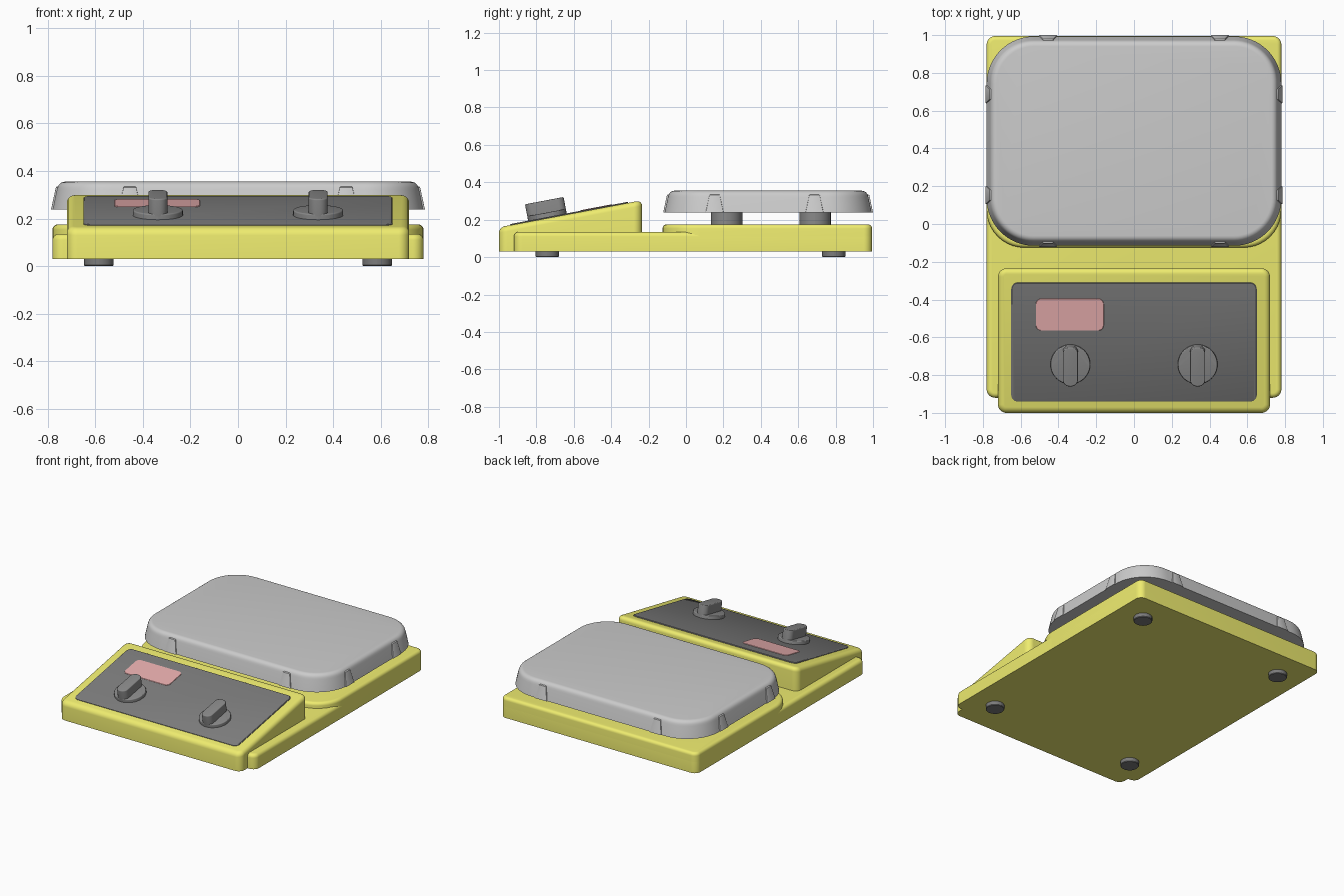
import bpy, bmesh, math
from mathutils import Matrix

if "Cube" in bpy.data.objects:
    bpy.data.objects.remove(bpy.data.objects["Cube"])


def material(name, rgb):
    m = bpy.data.materials.new(name)
    m.diffuse_color = (*rgb, 1)
    m.use_nodes = True
    m.node_tree.nodes["Principled BSDF"].inputs["Base Color"].default_value = m.diffuse_color
    return m


YELLOW = material("yellow", (0.86, 0.84, 0.16))
BLACK = material("black", (0.2, 0.2, 0.2))
DARK = material("dark_grey", (0.25, 0.25, 0.25))
RED = material("display_red", (0.8, 0.42, 0.42))


def slab(name, x0, x1, y0, y1, radii, layers, mat=None, matrix=None, tilt=None, seg=10):
    """Loft rounded rectangles; layers are (inset, z), radii go front-left, front-right,
    back-right, back-left. tilt(y) is added to z on all layers above the first."""
    if not isinstance(radii, tuple):
        radii = (radii,) * 4
    bm = bmesh.new()
    rings = []
    for i, (d, z) in enumerate(layers):
        ring = []
        for k, (cx, cy) in enumerate(((x0, y0), (x1, y0), (x1, y1), (x0, y1))):
            R = radii[k]
            sx, sy = (1 if cx == x0 else -1), (1 if cy == y0 else -1)
            r = max(R - d, 0.002)
            ox, oy = cx + sx * (d + r), cy + sy * (d + r)
            for j in range(seg + 1):
                a = math.pi * (1 + k / 2) + j / seg * math.pi / 2
                x, y = ox + r * math.cos(a), oy + r * math.sin(a)
                ring.append(bm.verts.new((x, y, z + (tilt(y) if tilt and i else 0))))
        rings.append(ring)
    n = len(rings[0])
    for a, b in zip(rings, rings[1:]):
        for j in range(n):
            bm.faces.new((a[j], a[(j + 1) % n], b[(j + 1) % n], b[j]))
    bm.faces.new(rings[0][::-1])
    bm.faces.new(rings[-1])
    if matrix:
        bm.transform(matrix)
    bmesh.ops.recalc_face_normals(bm, faces=bm.faces)
    me = bpy.data.meshes.new(name)
    bm.to_mesh(me)
    bm.free()
    ob = bpy.data.objects.new(name, me)
    bpy.context.collection.objects.link(ob)
    if mat:
        me.materials.append(mat)
    bpy.context.view_layer.objects.active = ob
    ob.select_set(True)
    bpy.ops.object.shade_smooth_by_angle(angle=math.radians(35))
    ob.select_set(False)
    return ob


def rounded(z0, z1, r, steps=5):
    """Layers with a straight wall and a rounded top edge."""
    arc = [i / steps * math.pi / 2 for i in range(steps + 1)]
    return [(0, z0)] + [(r * (1 - math.cos(a)), z1 - r + r * math.sin(a)) for a in arc]


def disc(name, x, y, r, layers, mat, matrix=None):
    return slab(name, x - r, x + r, y - r, y + r, r, layers, mat, matrix)


SLOPE = 0.189


def panel_z(y):
    return 0.165 + SLOPE * (y + 0.97)


# Base and the raised pad under the plate
slab("base", -0.78, 0.78, -0.92, 0.995, 0.045, rounded(0.03, 0.135, 0.025), YELLOW)
slab("rear_pad", -0.78, 0.78, -0.125, 0.995, (0.2, 0.2, 0.045, 0.045),
     rounded(0.031, 0.175, 0.022), YELLOW)

# Sloping control housing, panel and display
housing = [(0, 0.03)] + [(d, z) for d, z in rounded(0, 0, 0.03)[1:]]
slab("control_housing", -0.72, 0.72, -1.0, -0.235, 0.045, housing, YELLOW, tilt=panel_z)
slab("control_panel", -0.65, 0.65, -0.94, -0.31, 0.035,
     [(0, 0.15), (0, 0.003), (0.004, 0.006)], BLACK, tilt=panel_z)
slab("display", -0.52, -0.16, -0.565, -0.395, 0.03,
     [(0, 0.2), (0, 0.007), (0.002, 0.009)], RED, tilt=panel_z)

# Knobs square to the slope
for side, x in (("left", -0.337), ("right", 0.337)):
    m = Matrix.Translation((x, -0.74, panel_z(-0.74))) @ Matrix.Rotation(math.atan(SLOPE), 4, 'X')
    disc(f"knob_skirt_{side}", 0, 0, 0.105, rounded(-0.01, 0.03, 0.006), DARK, m)
    slab(f"knob_grip_{side}", -0.04, 0.04, -0.105, 0.105, 0.036,
         rounded(0.02, 0.095, 0.006), DARK, m)

# Heating plate: flared wall with a rounded shoulder
wall = [(0, 0.238), (0.018, 0.32)]
shoulder = [(0.02 + 0.033 * (1 - math.cos(a)), 0.322 + 0.033 * math.sin(a))
            for a in [i * math.pi / 12 for i in range(1, 7)]]
slab("heating_plate", -0.78, 0.78, -0.115, 0.993, 0.25, wall + shoulder, seg=16)

# Clips around the plate rim
clip = [(0, 0.238), (0.02, 0.331), (0.024, 0.334)]
for i, s in enumerate((-1, 1)):
    for j, x in enumerate((-0.455, 0.455)):
        y0, y1 = ((-0.122, -0.06), (0.938, 1.0))[i]
        slab(f"end_clip_{i}{j}", x - 0.047, x + 0.047, y0, y1, 0.004, clip, seg=2)
    for j, y in enumerate((0.153, 0.687)):
        xa, xb = sorted((s * 0.725, s * 0.786))
        slab(f"side_clip_{i}{j}", xa, xb, y - 0.048, y + 0.048, 0.004, clip, seg=2)

# Plate posts and rubber feet
for side, s in (("left", -1), ("right", 1)):
    for end, py, fy in (("front", 0.217, -0.742), ("back", 0.69, 0.79)):
        disc(f"plate_post_{end}_{side}", s * 0.4, py, 0.084, [(0, 0.17), (0, 0.245)], DARK)
        disc(f"foot_{end}_{side}", s * 0.585, fy, 0.062, [(0.003, 0), (0, 0.004), (0, 0.035)], BLACK)
